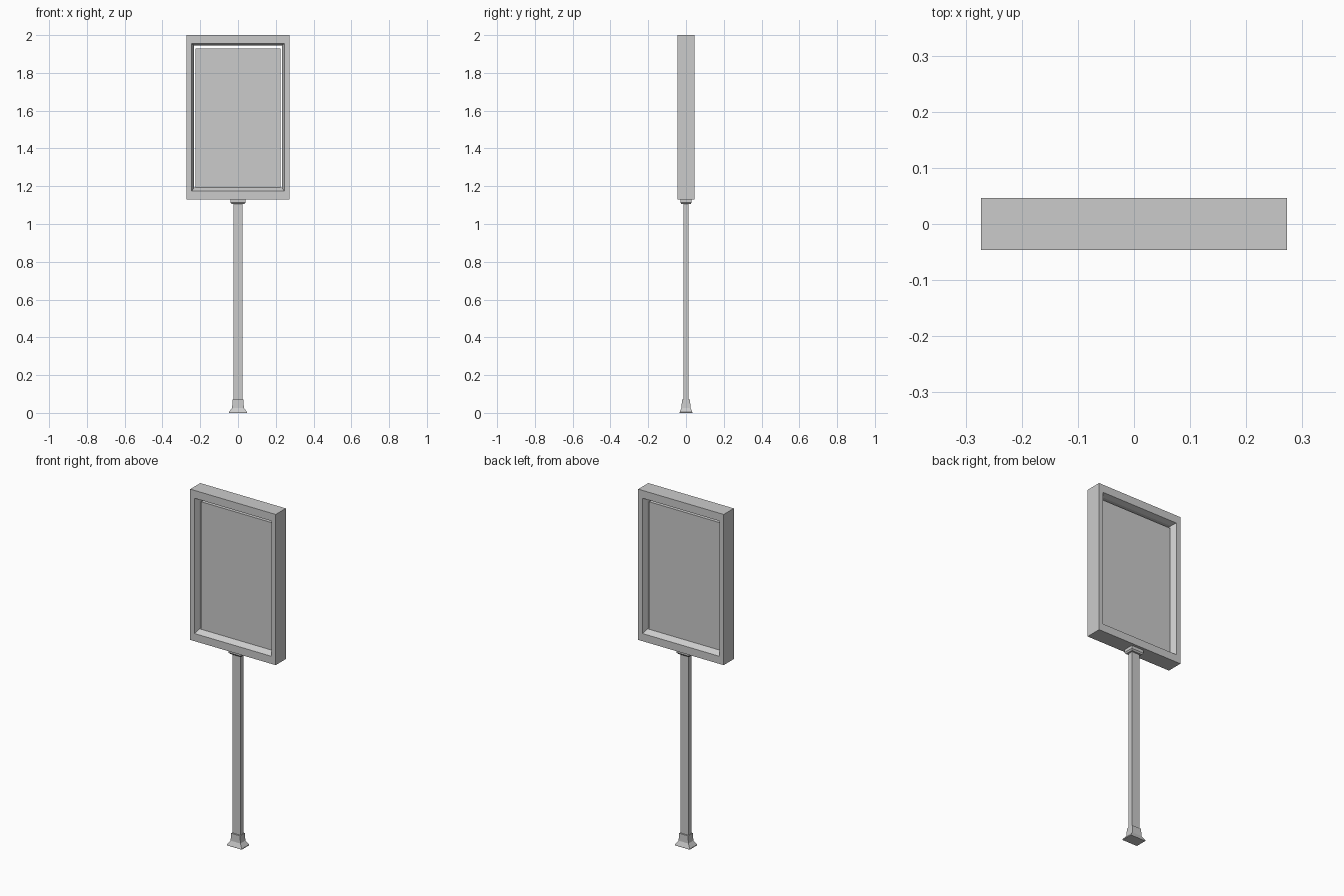
import bpy, bmesh

if "Cube" in bpy.data.objects:
    bpy.data.objects.remove(bpy.data.objects["Cube"])


def finish(bm, name):
    bmesh.ops.recalc_face_normals(bm, faces=bm.faces)
    me = bpy.data.meshes.new(name)
    bm.to_mesh(me)
    bm.free()
    ob = bpy.data.objects.new(name, me)
    bpy.context.collection.objects.link(ob)
    return ob


def bridge(bm, a, b):
    for i in range(4):
        j = (i + 1) % 4
        bm.faces.new((a[i], a[j], b[j], b[i]))


def stacked(name, sections):
    """Loft rectangles given as (half x, half y, z), capped at both ends."""
    bm = bmesh.new()
    rings = [[bm.verts.new((sx * hx, sy * hy, z))
              for sx, sy in ((-1, -1), (1, -1), (1, 1), (-1, 1))]
             for hx, hy, z in sections]
    for a, b in zip(rings, rings[1:]):
        bridge(bm, a, b)
    bm.faces.new(rings[0])
    bm.faces.new(rings[-1])
    return finish(bm, name)


def frame(name, loops):
    """Closed ring of upright rectangles given as (half x, z low, z high, y)."""
    bm = bmesh.new()
    rings = [[bm.verts.new(p) for p in
              ((-hx, y, lo), (hx, y, lo), (hx, y, hi), (-hx, y, hi))]
             for hx, lo, hi, y in loops]
    for a, b in zip(rings, rings[1:] + rings[:1]):
        bridge(bm, a, b)
    return finish(bm, name)


# Flared foot and flat post
stacked("base_foot", [(0.048, 0.034, 0), (0.048, 0.034, 0.004),
                      (0.031, 0.023, 0.027), (0.029, 0.022, 0.07)])
stacked("post", [(0.025, 0.014, 0.06), (0.025, 0.014, 1.115)])

# Collar under the sign
stacked("collar", [(0.034, 0.024, 1.105), (0.04, 0.03, 1.113), (0.04, 0.03, 1.132)])

# Sign frame with sloped inner edges on both sides
outer = (0.273, 1.13, 2.0)
opening = (0.245, 1.174, 1.955)
inner = (0.232, 1.194, 1.945)
D, P = 0.046, 0.018
frame("sign_frame", [(*outer, -D), (*opening, -D), (*inner, -P),
                     (*inner, P), (*opening, D), (*outer, D)])

# Display panel, resting on the sill with a slim gap at sides and top
stacked("display_panel", [(0.225, P, 1.19), (0.225, P, 1.93)])
